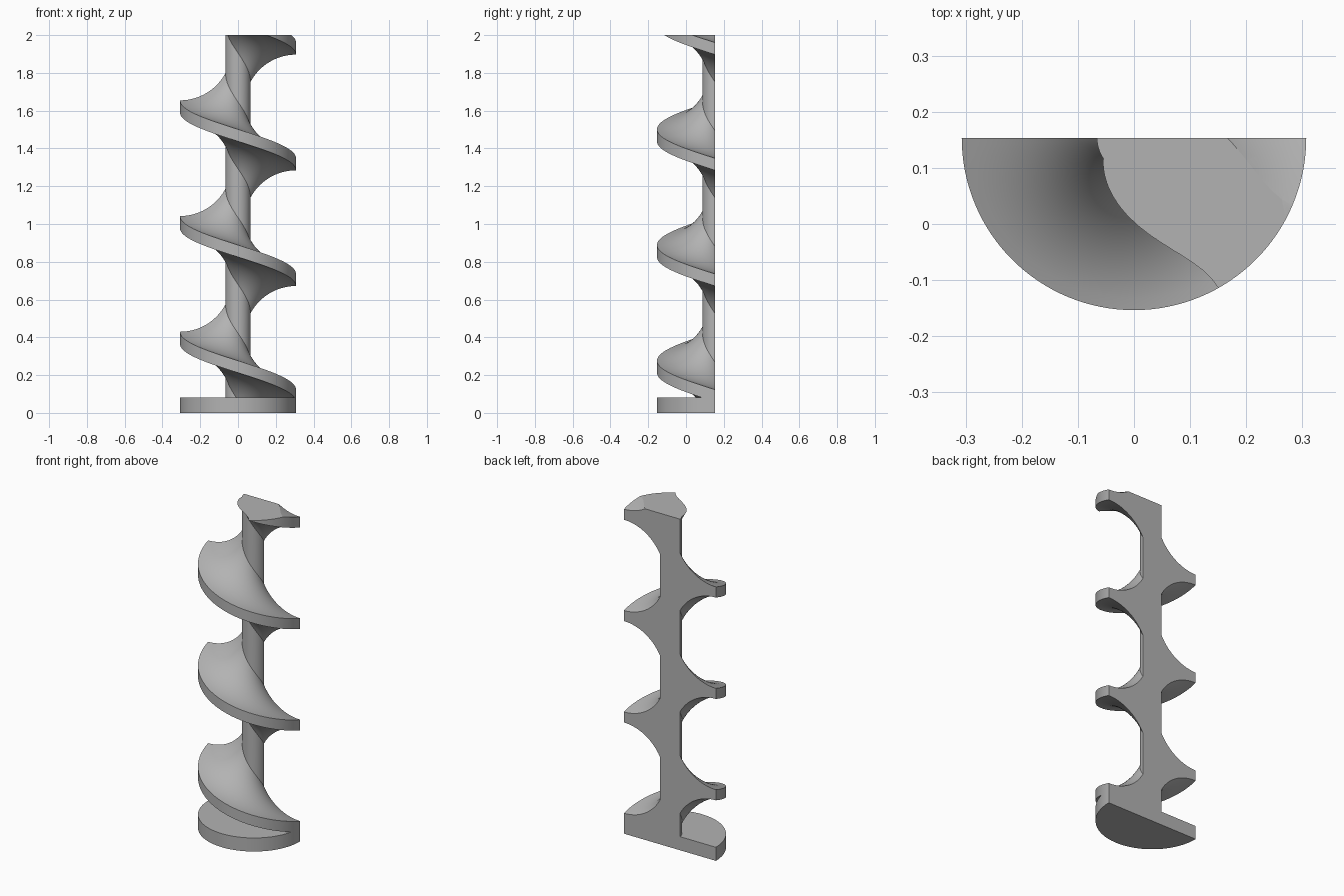
import bpy, bmesh
from math import pi, sin, cos, asin, radians
from mathutils import Vector

cube = bpy.data.objects.get("Cube")
if cube:
    bpy.data.objects.remove(cube)

SHAFT, RIM, BACK = 0.066, 0.307, 0.1535   # radii, and y of the cut plane
BASE_H, TOP = 0.082, 2.0
PITCH, RIM_HALF, FLARE = 0.6125, 0.032, 0.145
SEGS, ARC = 64, 14

grey = bpy.data.materials.new("grey metal")
grey.use_nodes = True
colour = (0.45, 0.45, 0.45, 1)
grey.diffuse_color = colour
grey.node_tree.nodes["Principled BSDF"].inputs["Base Color"].default_value = colour


def finish(name, bm):
    bmesh.ops.recalc_face_normals(bm, faces=bm.faces)
    mesh = bpy.data.meshes.new(name)
    bm.to_mesh(mesh)
    bm.free()
    mesh.materials.append(grey)
    obj = bpy.data.objects.new(name, mesh)
    bpy.context.collection.objects.link(obj)
    bpy.ops.object.select_all(action="DESELECT")
    obj.select_set(True)
    bpy.context.view_layer.objects.active = obj
    bpy.ops.object.shade_smooth_by_angle(angle=radians(18))


def half_turn(profile, rise):
    """Sweep (radius, z) points round the front half, falling by rise, as a closed solid."""
    bm = bmesh.new()
    low = bm.verts.new((0, BACK, profile[0][1] - rise))
    high = bm.verts.new((0, BACK, profile[-1][1]))
    columns = []
    for i in range(SEGS + 1):
        t = i / SEGS
        a = pi + pi * t
        columns.append([bm.verts.new((r * cos(a), BACK + r * sin(a), z - rise * t))
                        for r, z in profile])
    for a, b in zip(columns, columns[1:]):
        for j in range(len(profile) - 1):
            bm.faces.new((a[j], b[j], b[j + 1], a[j + 1]))
        bm.faces.new((low, b[0], a[0]))
        bm.faces.new((high, a[-1], b[-1]))
    # Flat back, one side of the axis each
    for column in (columns[0], columns[-1]):
        bm.faces.new([low] + column + [high])
    bmesh.ops.recalc_face_normals(bm, faces=bm.faces)
    return bm


def trim(bm, z, direction):
    """Cut away everything beyond height z and cap the opening."""
    cut = bmesh.ops.bisect_plane(bm, geom=bm.verts[:] + bm.edges[:] + bm.faces[:],
                                 plane_co=(0, 0, z), plane_no=(0, 0, direction),
                                 clear_outer=True, dist=1e-6)
    edges = [e for e in cut["geom_cut"] if isinstance(e, bmesh.types.BMEdge)]
    bmesh.ops.triangle_fill(bm, edges=edges, use_beauty=True,
                            normal=Vector((0, 0, direction)))


# Flared thread section: concave arc out to the rim, and its mirror back to the shaft
reach = RIM - SHAFT
radius = (reach ** 2 + FLARE ** 2) / (2 * FLARE)
sweep = asin(reach / radius)
arc = [(RIM - radius * sin(sweep * k / ARC),
        RIM_HALF + radius * (1 - cos(sweep * k / ARC))) for k in range(ARC + 1)]
section = [(r, -u) for r, u in reversed(arc)] + arc

# Shaft with its spiral thread
profile = [(r, 1.010 + PITCH * turn + u) for turn in range(-2, 3) for r, u in section]
screw = half_turn(profile, PITCH / 2)
trim(screw, TOP, 1)
trim(screw, BASE_H, -1)
finish("spiral_shaft", screw)

# Half-round foot
finish("base_plate", half_turn([(RIM, 0), (RIM, BASE_H)], 0))
